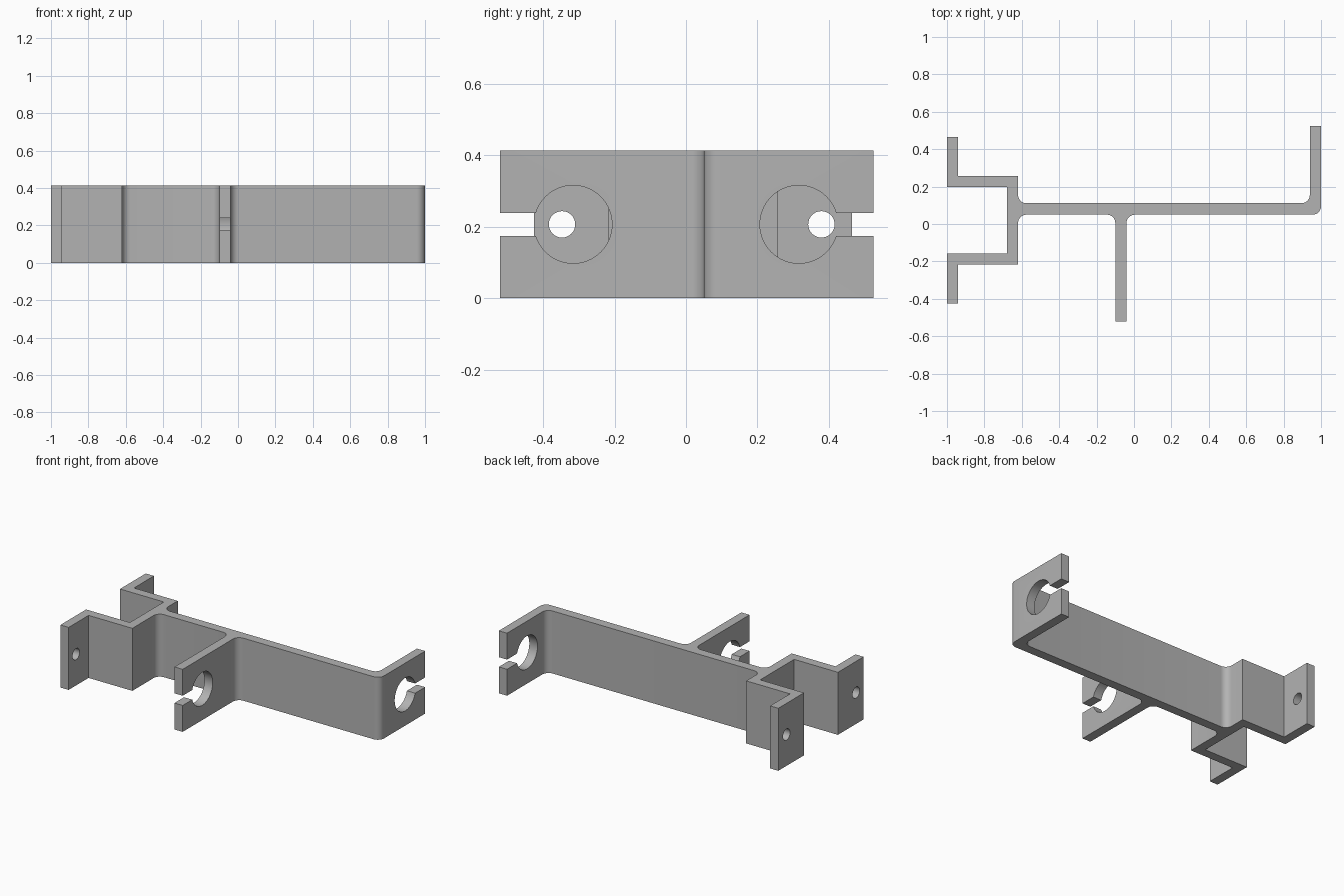
import bpy
import bmesh
from math import pi
from mathutils import Vector, Matrix

cube = bpy.data.objects.get("Cube")
if cube:
    bpy.data.objects.remove(cube, do_unlink=True)

H = 0.413        # extrusion height
MID = H / 2      # height of every hole
R = 0.045        # bend radius

grey = bpy.data.materials.new("plain grey")
grey.use_nodes = True
grey.diffuse_color = (0.45, 0.45, 0.45, 1)
grey.node_tree.nodes["Principled BSDF"].inputs["Base Color"].default_value = (0.45, 0.45, 0.45, 1)


def make_object(name, bm):
    bmesh.ops.recalc_face_normals(bm, faces=bm.faces)
    mesh = bpy.data.meshes.new(name)
    bm.to_mesh(mesh)
    bm.free()
    mesh.materials.append(grey)
    obj = bpy.data.objects.new(name, mesh)
    bpy.context.collection.objects.link(obj)
    return obj


def rounded(points, steps=8):
    """Replace each (x, y, radius) right-angle corner with an arc."""
    out = []
    for i, (x, y, *rad) in enumerate(points):
        p = Vector((x, y))
        if not rad:
            out.append(p)
            continue
        a = (Vector(points[i - 1][:2]) - p).normalized() * rad[0]
        b = (Vector(points[(i + 1) % len(points)][:2]) - p).normalized() * rad[0]
        for k in range(steps + 1):
            turn = Matrix.Rotation(k / steps * pi / 2 * (1 if b.cross(a) > 0 else -1), 2)
            # sweep from the first tangent point to the second
            out.append(p + a + b + turn @ -b)
    return out


def cutter(name, bm):
    obj = make_object(name, bm)
    obj.hide_render = True
    obj.hide_viewport = True
    return obj


def hole_cutter(name, x, y, radius, sides):
    bm = bmesh.new()
    place = Matrix.Translation((x, y, MID)) @ Matrix.Rotation(pi / 2, 4, 'Y')
    bmesh.ops.create_cone(bm, cap_ends=True, segments=sides, radius1=radius,
                          radius2=radius, depth=0.16, matrix=place)
    return cutter(name, bm)


def slot_cutter(name, x, y0, y1):
    bm = bmesh.new()
    place = Matrix.Translation((x, (y0 + y1) / 2, MID)) @ Matrix.Diagonal((0.16, abs(y1 - y0), 0.064, 1))
    bmesh.ops.create_cube(bm, size=1, matrix=place)
    return cutter(name, bm)


# Plan outline: fork at -x, long spine, front arm and end arm
outline = [
    (-1, -0.425), (-0.94, -0.425), (-0.94, -0.217), (-0.62, -0.217),
    (-0.62, 0.05, R), (-0.1, 0.05, R), (-0.1, -0.52), (-0.04, -0.52),
    (-0.04, 0.05, R), (1, 0.05, R), (1, 0.525), (0.94, 0.525),
    (0.94, 0.111, R), (-0.62, 0.111, R), (-0.62, 0.257), (-0.94, 0.257),
    (-0.94, 0.465), (-1, 0.465), (-1, 0.197), (-0.68, 0.197),
    (-0.68, -0.157), (-1, -0.157),
]
bm = bmesh.new()
base = bm.faces.new([bm.verts.new((p.x, p.y, 0)) for p in rounded(outline)])
top = bmesh.ops.extrude_face_region(bm, geom=[base])["geom"]
bmesh.ops.translate(bm, vec=(0, 0, H), verts=[v for v in top if isinstance(v, bmesh.types.BMVert)])
bracket = make_object("bracket", bm)

# Clip holes with open slots, and the screw holes of the fork
cutters = [
    hole_cutter("front_clip_hole", -0.07, -0.316, 0.109, 64),
    slot_cutter("front_clip_slot", -0.07, -0.6, -0.36),
    hole_cutter("end_clip_hole", 0.97, 0.316, 0.109, 64),
    slot_cutter("end_clip_slot", 0.97, 0.36, 0.6),
    hole_cutter("front_screw_hole", -0.97, -0.347, 0.037, 32),
    hole_cutter("back_screw_hole", -0.97, 0.379, 0.037, 32),
]
bpy.context.view_layer.objects.active = bracket
bracket.select_set(True)
for c in cutters:
    mod = bracket.modifiers.new(c.name, 'BOOLEAN')
    mod.operation = 'DIFFERENCE'
    mod.solver = 'EXACT'
    mod.object = c
    bpy.ops.object.modifier_apply(modifier=mod.name)
for c in cutters:
    bpy.data.objects.remove(c, do_unlink=True)

bpy.ops.object.shade_smooth_by_angle(angle=pi / 6)
